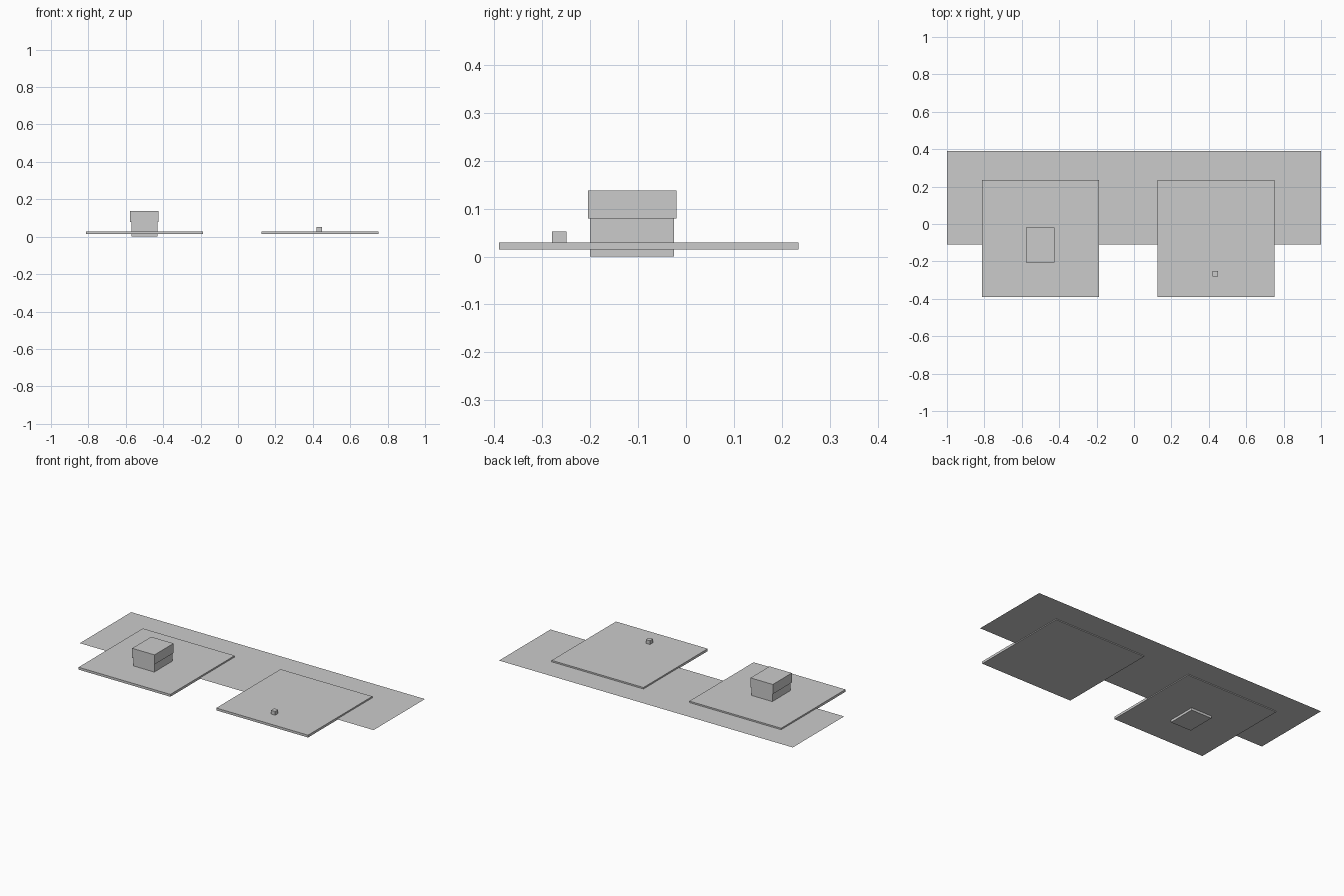
import bpy

if "Cube" in bpy.data.objects:
    bpy.data.objects.remove(bpy.data.objects["Cube"])


def box(name, x, y, z):
    """Box spanning the given (min, max) ranges."""
    centre = [(a + b) / 2 for a, b in (x, y, z)]
    bpy.ops.mesh.primitive_cube_add(size=1, location=centre)
    ob = bpy.context.object
    ob.name = name
    ob.scale = [b - a for a, b in (x, y, z)]
    bpy.ops.object.transform_apply(location=False, rotation=False, scale=True)
    return ob


# Long flat strip running behind the plots
bpy.ops.mesh.primitive_plane_add(size=1, location=(0, 0.14, 0.02))
strip = bpy.context.object
strip.name = "ground_strip"
strip.scale = (2, 0.5, 1)
bpy.ops.object.transform_apply(location=False, rotation=False, scale=True)

# Two square plots
for name, cx in (("left_plot", -0.5), ("right_plot", 0.4375)):
    box(name, (cx - 0.3125, cx + 0.3125), (-0.39, 0.235), (0.0145, 0.029))

# House on the left plot: walls sunk through the slab, slightly wider roof
box("house_walls", (-0.57, -0.43), (-0.2, -0.025), (0, 0.079))
box("house_roof", (-0.577, -0.425), (-0.205, -0.02), (0.079, 0.138))

# Small block on the right plot
box("small_block", (0.421, 0.449), (-0.28, -0.25), (0.029, 0.052))
